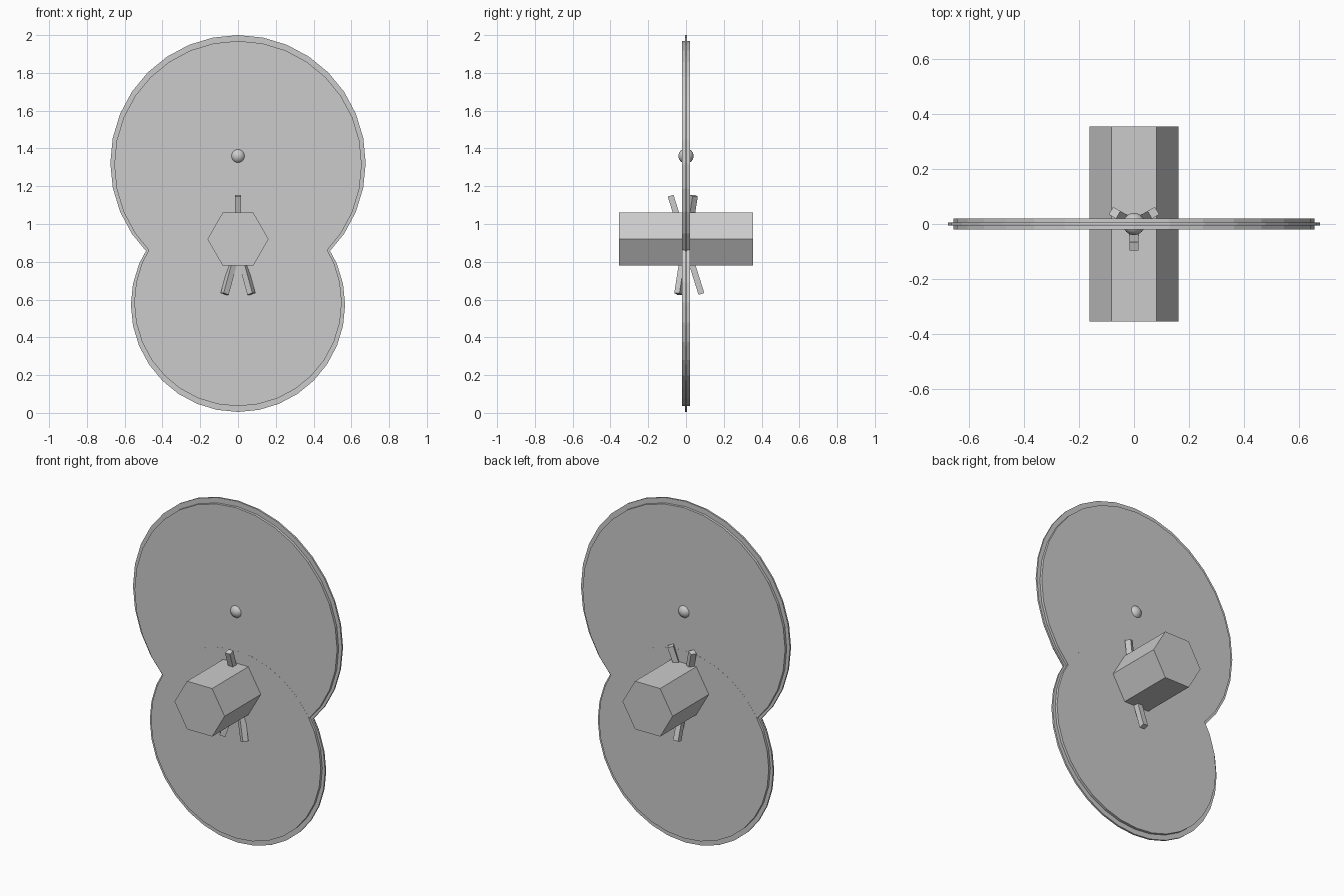
import bpy
from math import pi, radians
from mathutils import Matrix, Vector

if "Cube" in bpy.data.objects:
    bpy.data.objects.remove(bpy.data.objects["Cube"])


def prism(name, sides, radius, depth, z):
    # cylinder lying along y with a corner pointing to +x
    bpy.ops.mesh.primitive_cylinder_add(vertices=sides, radius=radius, depth=depth)
    ob = bpy.context.object
    ob.name = name
    turn = Matrix.Rotation(pi / 2, 4, 'X') @ Matrix.Rotation(pi / 2, 4, 'Z')
    ob.data.transform(turn)
    ob.location = (0, 0, z)
    return ob


# Two overlapping discs: thin outer flange and thicker, slightly smaller slab
INNER = 0.969
for name, radius, z, thick in (("upper", 0.676, 1.324, 0.040),
                               ("lower", 0.567, 0.572, 0.041)):
    prism(name + "_rim", 32, radius, 0.01 if name == "upper" else 0.0104, z)
    prism(name + "_disc", 32, radius * INNER, thick, 1 + (z - 1) * INNER)

# Hexagonal hub through the plate
prism("hub", 6, 0.162, 0.71, 0.92)

# Pivot ball
bpy.ops.mesh.primitive_uv_sphere_add(segments=32, ring_count=16, radius=0.04,
                                     location=(0, 0, 1.36))
ball = bpy.context.object
ball.name = "pivot_ball"
bpy.ops.object.shade_smooth()

# Three tilted square rods crossing inside the hub
for i in range(3):
    bpy.ops.mesh.primitive_cube_add(size=1)
    rod = bpy.context.object
    rod.name = f"rod_{i + 1}"
    rod.data.transform(Matrix.Diagonal((0.032, 0.032, 0.545, 1)))
    rod.data.transform(Matrix.Rotation(i * 2 * pi / 3, 4, 'Z')
                       @ Matrix.Rotation(radians(17.4), 4, 'X'))
    rod.location = Vector((0, 0, 0.89))
